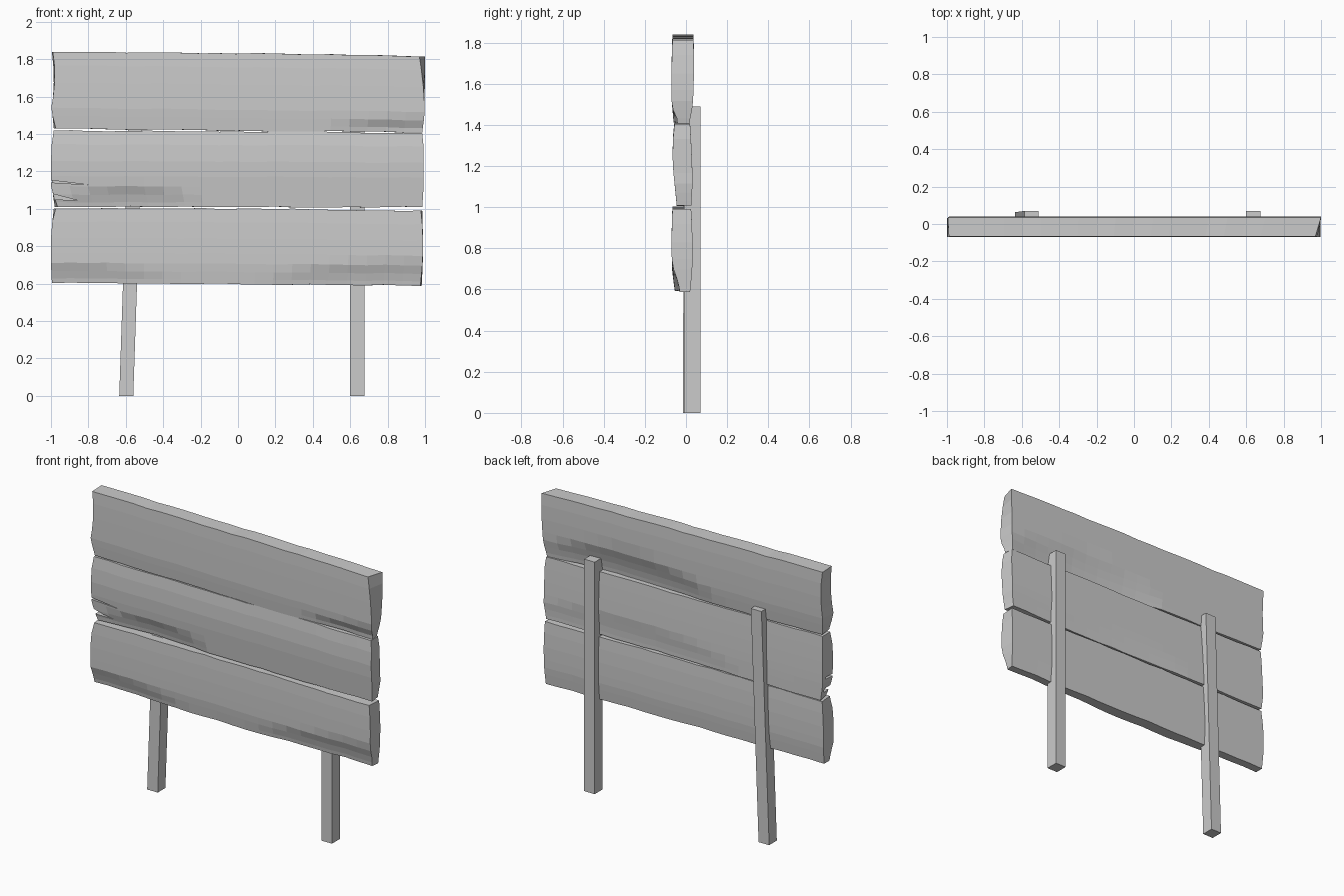
import bpy, bmesh, random
from mathutils import Vector

if "Cube" in bpy.data.objects:
    bpy.data.objects.remove(bpy.data.objects["Cube"])

random.seed(4)
ROWS = [0, .06, .16, .27, .4, .6, .82, 1]
COLS = 20


def lerp(a, b, t):
    return a + (b - a) * t


def sample(values, t):
    """Read a short evenly spaced list at t in 0..1."""
    f = t * (len(values) - 1)
    i = min(int(f), len(values) - 2)
    return lerp(values[i], values[i + 1], f - i)


def mesh_object(name, bm):
    bmesh.ops.recalc_face_normals(bm, faces=bm.faces)
    me = bpy.data.meshes.new(name)
    bm.to_mesh(me)
    bm.free()
    ob = bpy.data.objects.new(name, me)
    bpy.context.collection.objects.link(ob)
    return ob


def plank(name, low, high, front, back, left, right, dents):
    """Rough board. low/high: edge z along x. front/back: y from bottom to top.
    left/right: end x per side (front, back), from bottom to top.
    dents: (side, x, z, rx, rz, depth) shallow carved hollows."""
    bm = bmesh.new()
    jit = [[random.uniform(-.003, .003) for _ in range(COLS + 1)] for _ in range(2)]
    rings = []
    for i in range(COLS + 1):
        u = i / COLS
        z0 = sample(low, u) + jit[0][i]
        z1 = sample(high, u) + jit[1][i]
        pts = {}
        for side, ys in ((0, front), (1, back)):
            for j, t in enumerate(ROWS):
                x = lerp(sample(left[side], t), sample(right[side], t), u)
                z, y = lerp(z0, z1, t), sample(ys, t)
                for s, cx, cz, rx, rz, depth in dents:
                    if s == side:
                        r = ((x - cx) / rx) ** 2 + ((z - cz) / rz) ** 2
                        y += max(0, 1 - r) * depth * (1 if side == 0 else -1)
                pts[side, j] = bm.verts.new((x, y, z))
        n = len(ROWS)
        rings.append([pts[0, j] for j in range(n)] + [pts[1, j] for j in reversed(range(n))])
    m = len(rings[0])
    for a, b in zip(rings, rings[1:]):
        for k in range(m):
            bm.faces.new((a[k], a[(k + 1) % m], b[(k + 1) % m], b[k]))
    for r in (rings[0], rings[-1]):
        for j in range(m // 2 - 1):
            bm.faces.new((r[j], r[j + 1], r[m - 2 - j], r[m - 1 - j]))
    return mesh_object(name, bm)


def post(name, bottom, top, height):
    """Square post, optionally leaning; bottom/top are (x0, x1, y0, y1)."""
    bm = bmesh.new()
    rings = []
    for (x0, x1, y0, y1), z in ((bottom, 0), (top, height)):
        rings.append([bm.verts.new(p) for p in
                      ((x0, y0, z), (x1, y0, z), (x1, y1, z), (x0, y1, z))])
    a, b = rings
    for k in range(4):
        bm.faces.new((a[k], a[(k + 1) % 4], b[(k + 1) % 4], b[k]))
    bm.faces.new(a)
    bm.faces.new(b)
    return mesh_object(name, bm)


# Boards
plank("top_board", (1.432, 1.423, 1.417, 1.413, 1.408), (1.838, 1.836, 1.831, 1.824, 1.814),
      (-.06, -.07, -.07, -.07, -.066), (.022, .034, .038, .04, .036),
      ((-.975, -1, -.982, -.978, -.99), (-.985, -.995, -.985, -.985, -.995)),
      ((.985, .998, .995, .985, .97), (.975, .992, .998, 1, 1)),
      [(1, .4, 1.42, .62, .17, .035), (0, .9, 1.42, .4, .06, .02)])
middle = plank("middle_board", (1.01, 1.012, 1.01, 1.008, 1.01), (1.418, 1.416, 1.413, 1.41, 1.402),
               (-.045, -.055, -.065, -.066, -.056), (.034, .033, .03, .026, .02),
               ((-.965, -1, -1, -1, -.985), (-.98, -.995, -.99, -.99, -.985)),
               ((.985, .992, .99, .995, .985), (.975, .99, .985, .992, .98)),
               [(0, -.58, 1.0, .4, .12, .025), (1, .4, 1.01, .8, .15, .015)])
plank("bottom_board", (.603, .601, .598, .594, .589), (1.003, 1.003, 1, .996, .988),
      (-.055, -.068, -.07, -.07, -.066), (.02, .03, .032, .031, .025),
      ((-.995, -1, -1, -1, -.975), (-.995, -.998, -1, -.995, -.985)),
      ((.975, .985, .99, .988, .978), (.982, .987, .99, .988, .985)),
      [(0, -.95, .6, .6, .1, .02), (0, .95, .59, .8, .13, .025)])

# Splits in the left end of the middle board
bm = bmesh.new()
for z0, z1, tip_x, tip_z in ((1.142, 1.156, -.8, 1.128), (1.052, 1.09, -.86, 1.045)):
    tri = [[bm.verts.new((x, y, z)) for x, z in ((-1.03, z0), (tip_x, tip_z), (-1.03, z1))]
           for y in (-.1, .005)]
    bm.faces.new(tri[0])
    bm.faces.new(tri[1])
    for k in range(3):
        bm.faces.new((tri[0][k], tri[0][(k + 1) % 3], tri[1][(k + 1) % 3], tri[1][k]))
cutter = mesh_object("split_cutter", bm)
cutter.hide_render = True
cutter.hide_viewport = True
mod = middle.modifiers.new("splits", 'BOOLEAN')
mod.operation = 'DIFFERENCE'
mod.solver = 'EXACT'
mod.object = cutter

# Posts behind the boards
post("right_post", (.60, .675, -.01, .07), (.60, .675, -.01, .07), 1.49)
post("left_post", (-.635, -.56, -.015, .063), (-.585, -.51, -.01, .07), 1.49)
